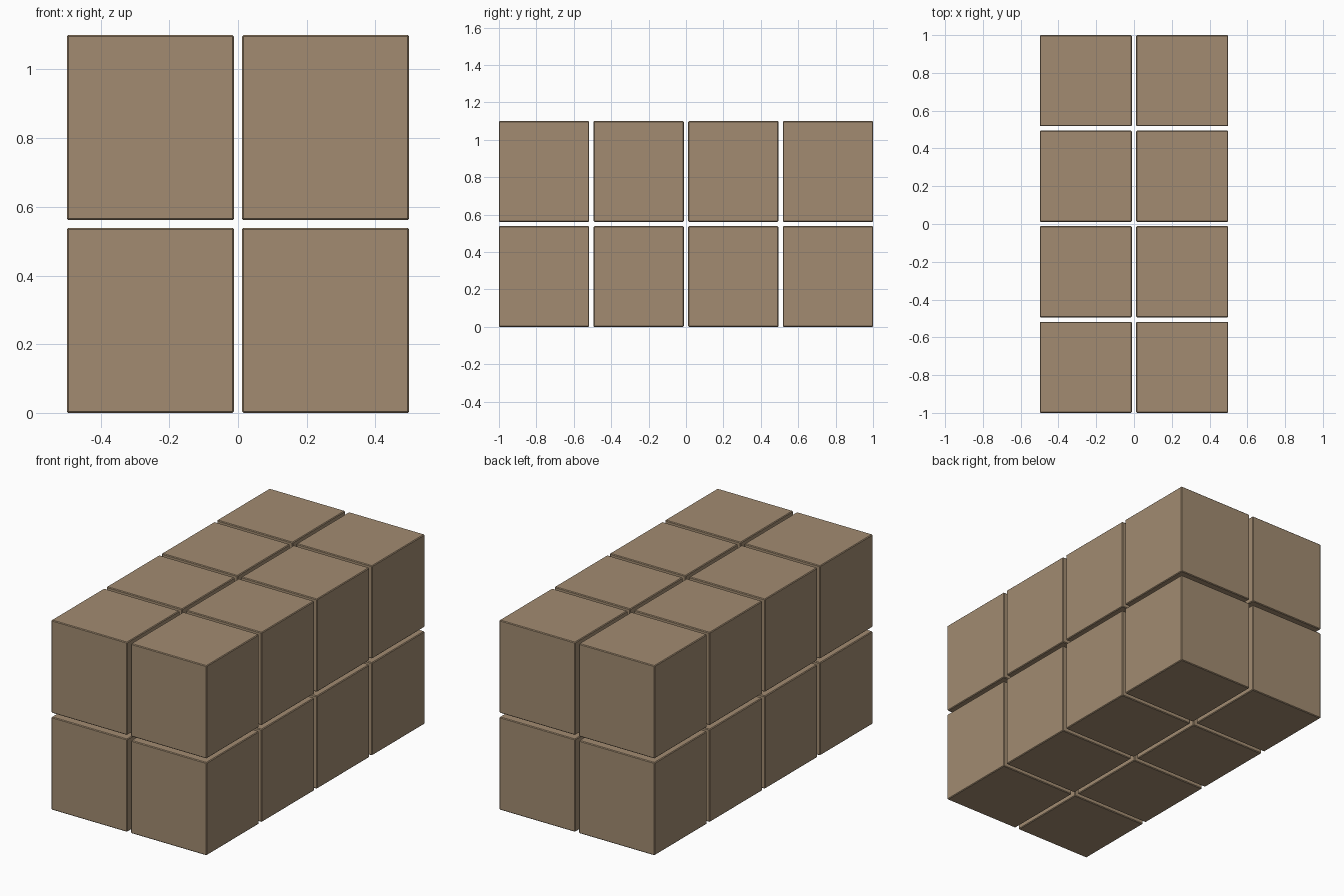
import bpy, bmesh
from mathutils import Vector

if "Cube" in bpy.data.objects:
    bpy.data.objects.remove(bpy.data.objects["Cube"])

GAP = 0.0235
TOTAL = Vector((0.996, 2.0, 1.10))
COUNT = (2, 4, 2)
SIZE = Vector([(TOTAL[i] - GAP * (COUNT[i] - 1)) / COUNT[i] for i in range(3)])

mat = bpy.data.materials.new("cardboard_brown")
mat.diffuse_color = (0.36, 0.26, 0.165, 1)
mat.use_nodes = True
mat.node_tree.nodes["Principled BSDF"].inputs["Base Color"].default_value = mat.diffuse_color

# One shared carton mesh with finely chamfered edges
mesh = bpy.data.meshes.new("carton")
bm = bmesh.new()
bmesh.ops.create_cube(bm, size=1)
bmesh.ops.scale(bm, vec=SIZE, verts=bm.verts)
bmesh.ops.bevel(bm, geom=bm.edges[:], offset=0.004, segments=1, affect='EDGES')
bm.to_mesh(mesh)
bm.free()
mesh.materials.append(mat)

# Stack of cartons: 2 wide, 4 deep, 2 high
for i in range(COUNT[0]):
    for j in range(COUNT[1]):
        for k in range(COUNT[2]):
            ob = bpy.data.objects.new(f"carton_{i}_{j}_{k}", mesh)
            step = SIZE + Vector((GAP, GAP, GAP))
            ob.location = ((i - 0.5) * step.x, (j - 1.5) * step.y,
                           SIZE.z / 2 + k * step.z)
            bpy.context.collection.objects.link(ob)
